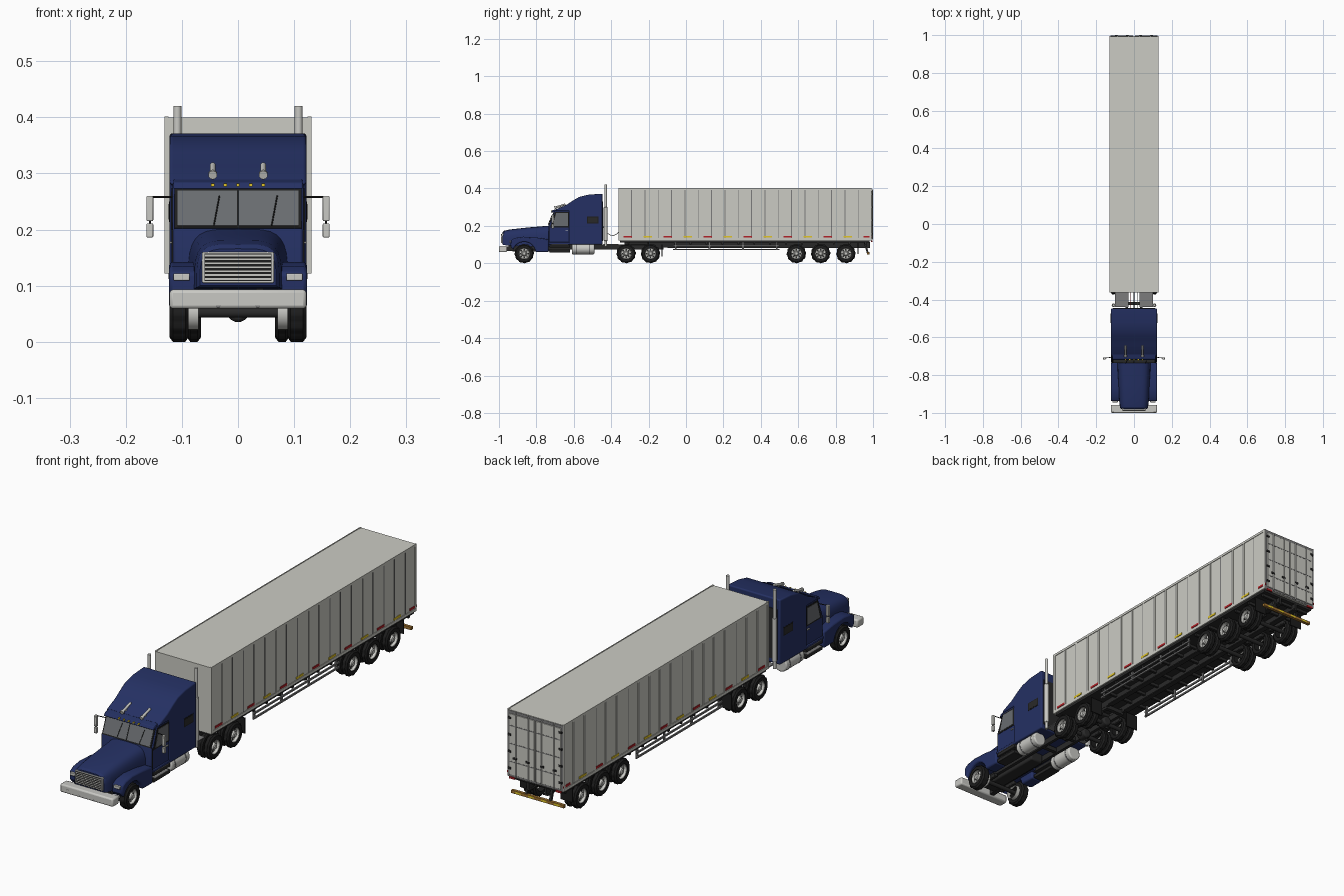
import bpy, bmesh
from math import sin, cos, pi, radians
from mathutils import Vector

cube = bpy.data.objects.get("Cube")
if cube:
    bpy.data.objects.remove(cube)


def material(name, r, g, b):
    m = bpy.data.materials.new(name)
    m.use_nodes = True
    m.diffuse_color = (r, g, b, 1)
    m.node_tree.nodes["Principled BSDF"].inputs["Base Color"].default_value = (r, g, b, 1)
    return m


navy = material("navy paint", .018, .03, .125)
white = material("trailer white", .6, .6, .55)
silver = material("silver metal", .58, .58, .55)
black = material("black rubber", .012, .012, .012)
dark = material("dark chassis", .022, .022, .022)
glass = material("grey glass", .14, .15, .16)
grey = material("mid grey", .2, .2, .2)
red = material("red marker", .45, .015, .02)
yellow = material("yellow marker", .75, .55, .02)
amber = material("amber bar", .35, .17, .03)


def finish(name, mat, bm, bevel=0, mirror=False, segs=2):
    bmesh.ops.remove_doubles(bm, verts=bm.verts, dist=1e-5)
    bmesh.ops.recalc_face_normals(bm, faces=bm.faces)
    me = bpy.data.meshes.new(name)
    bm.to_mesh(me)
    bm.free()
    me.materials.append(mat)
    ob = bpy.data.objects.new(name, me)
    bpy.context.collection.objects.link(ob)
    if bevel:
        mod = ob.modifiers.new("Bevel", 'BEVEL')
        mod.width, mod.segments = bevel, segs
        mod.limit_method, mod.angle_limit = 'ANGLE', radians(40)
    if mirror:
        ob.modifiers.new("Mirror", 'MIRROR')
    return ob


def prism(name, mat, pts, x0, x1, bevel=0, mirror=False, segs=2):
    """Side profile of (y, z) points extruded from x0 to x1."""
    bm = bmesh.new()
    face = bm.faces.new([bm.verts.new((x0, y, z)) for y, z in pts])
    out = bmesh.ops.extrude_face_region(bm, geom=[face])
    bmesh.ops.translate(bm, vec=(x1 - x0, 0, 0),
                        verts=[v for v in out['geom'] if isinstance(v, bmesh.types.BMVert)])
    return finish(name, mat, bm, bevel, mirror, segs)


def box(name, mat, x0, x1, y0, y1, z0, z1, bevel=0, mirror=False):
    return prism(name, mat, [(y0, z0), (y1, z0), (y1, z1), (y0, z1)], x0, x1, bevel, mirror)


def rod(name, mat, a, b, r, mirror=False, n=12, bevel=0):
    a, b = Vector(a), Vector(b)
    bm = bmesh.new()
    bmesh.ops.create_cone(bm, cap_ends=True, segments=n, radius1=r, radius2=r, depth=(b - a).length)
    bm.transform((b - a).to_track_quat('Z', 'Y').to_matrix().to_4x4())
    bmesh.ops.translate(bm, vec=(a + b) / 2, verts=bm.verts)
    return finish(name, mat, bm, bevel, mirror)


def loft(name, mat, rings, closed=True, caps=False):
    bm = bmesh.new()
    vs = [[bm.verts.new(p) for p in ring] for ring in rings]
    n = len(vs[0])
    for a, b in zip(vs, vs[1:]):
        for i in range(n if closed else n - 1):
            bm.faces.new((a[i], a[(i + 1) % n], b[(i + 1) % n], b[i]))
    if caps:
        bm.faces.new(vs[0])
        bm.faces.new(vs[-1])
    return finish(name, mat, bm)


def lathe(name, mat, profile, n=48, lug=0, tread=0):
    """Spin (x, radius) points around the axle; lugs raise the tread."""
    rings = [[(x, (r + (lug if r >= tread and k % 4 < 2 else 0)) * cos(2 * pi * k / n),
               (r + (lug if r >= tread and k % 4 < 2 else 0)) * sin(2 * pi * k / n))
              for k in range(n)] for x, r in profile]
    return loft(name, mat, rings)


# Wheels: one mesh of each kind, shared by all axles
WZ = .052
def tyre(name, x0, x1):
    e = .006
    return lathe(name, black, [(x0, .03), (x0, .044), (x0 + e, .0495), (x1 - e, .0495),
                               (x1, .044), (x1, .03), (x0, .03)], lug=.0025, tread=.049)

front_tyre, outer_tyre, inner_tyre = tyre("front_tyre", .088, .122), tyre("outer_tyre", .097, .122), tyre("inner_tyre", .066, .091)
rim = lathe("rim", silver, [(.07, .031), (.119, .031), (.118, .029), (.107, .027), (.107, .015),
                            (.119, .012), (.122, .008), (.122, 0)], n=24)
holes = bmesh.new()
for k in range(8):
    c = (.107, .021 * cos(k * pi / 4), .021 * sin(k * pi / 4))
    g = bmesh.ops.create_cube(holes, size=.0075)['verts']
    bmesh.ops.scale(holes, vec=(.15, 1, 1), verts=g)
    bmesh.ops.translate(holes, vec=c, verts=g)
rim_holes = finish("rim_holes", dark, holes)

drive, rear = [-.32, -.19], [.59, .72, .855]
for ob, ys in ((front_tyre, [-.865]), (outer_tyre, drive + rear), (inner_tyre, drive + rear),
               (rim, [-.865] + drive + rear), (rim_holes, [-.865] + drive + rear)):
    ob.modifiers.new("Mirror", 'MIRROR')
    for i, y in enumerate(ys):
        o = ob
        if i:
            o = ob.copy()
            bpy.context.collection.objects.link(o)
        o.location = (0, y, WZ)
for y in [-.865] + drive + rear:
    rod("axle", dark, (-.1, y, WZ), (.1, y, WZ), .009)
    box("suspension", dark, .042, .058, y - .045, y + .045, .06, .075, .003, True)
    if y in drive:
        rod("differential", dark, (0, y - .022, WZ + .003), (0, y + .022, WZ + .003), .02, n=20, bevel=.006)

# Tractor chassis
box("chassis_rail", dark, .032, .045, -.95, -.12, .075, .1, 0, True)
for y in (-.9, -.78, -.66, -.54, -.42, -.25, -.13):
    box("chassis_crossmember", dark, -.033, .033, y - .008, y + .008, .078, .096)
box("engine_block", dark, -.03, .03, -.93, -.62, .062, .12, .006)
box("deck_plate", grey, .03, .1, -.44, -.36, .1, .104, 0, True)
box("fifth_wheel", dark, -.06, .06, -.31, -.2, .098, .112, .004)
box("drive_mudflap", black, .066, .122, -.13, -.126, .035, .1, 0, True)
rod("fuel_tank", silver, (.092, -.61, .078), (.092, -.49, .078), .03, True, 28, .005)
for y in (-.585, -.515):
    rod("tank_strap", grey, (.092, y - .003, .078), (.092, y + .003, .078), .031, True, 28)

# Hood with rounded sections
def hood_ring(y, w, z0, z1):
    pts = []
    for k in range(17):
        a = pi * k / 16
        c, s = cos(a), sin(a)
        pts.append((w * abs(c) ** .45 * (1 if c > 0 else -1), y, z0 + (z1 - z0) * s ** .5))
    return pts

loft("hood", navy, [hood_ring(*s) for s in ((-.98, .068, .1, .166), (-.972, .074, .097, .174),
     (-.94, .078, .094, .181), (-.85, .083, .09, .191), (-.72, .09, .09, .202))], caps=True)
# Grille
box("grille_frame", silver, -.064, .064, -.985, -.975, .105, .16, .002)
box("grille_recess", black, -.06, .06, -.987, -.98, .108, .157)
for i in range(7):
    z = .1105 + i * .007
    box("grille_slat", silver, -.06, .06, -.989, -.984, z, z + .003)
# Front fenders with wheel arches
arch = [(-.865 + .062 * cos(a), WZ + .062 * sin(a)) for a in [radians(8 + 14 * i) for i in range(12)]]
prism("fender", navy, [(-.735, .06), (-.795, .06)] + arch + [(-.938, .09), (-.938, .122), (-.915, .135),
      (-.87, .142), (-.8, .138), (-.735, .128)], .07, .123, .006, True)
box("headlight", silver, .086, .115, -.945, -.93, .109, .122, .002, True)
box("bumper", silver, -.122, .122, -1, -.957, .059, .093, .006)
box("bumper_bracket", dark, .03, .05, -.96, -.9, .065, .09, 0, True)
rod("fog_lamp", grey, (.035, -1, .066), (.035, -.99, .066), .005, True)
box("bumper_lamp", grey, .08, .091, -1, -.995, .073, .079, 0, True)

# Cab and sleeper
prism("cab", navy, [(-.735, .1), (-.735, .2), (-.7, .286), (-.61, .286), (-.61, .1)], -.117, .117, .006)
prism("sleeper", navy, [(-.625, .1), (-.625, .28), (-.7, .28), (-.69, .29), (-.64, .312), (-.6, .338), (-.57, .355),
      (-.52, .367), (-.447, .372), (-.447, .1)], -.122, .122, .01, segs=3)
box("sleeper_back", dark, -.11, .11, -.45, -.444, .12, .33)
prism("sun_visor", navy, [(-.706, .273), (-.722, .272), (-.714, .284), (-.69, .29)], -.115, .115, .002)
for i in range(-2, 3):
    box("roof_marker", yellow, i * .0225 - .003, i * .0225 + .003, -.723, -.712, .277, .282)

# Windscreen plates lie on the sloped cab front
base, slope = Vector((-.735, .2)), Vector((.035, .086))
out = Vector((-.926, .377))
def screen(name, mat, x0, x1, t0, t1, lift, mirror=False):
    a, b, d = base + slope * t0, base + slope * t1, out * lift
    prism(name, mat, [a - d, b - d, b + d, a + d], x0, x1, 0, mirror)

screen("windscreen_frame", black, -.113, .113, .02, .85, .002)
screen("windscreen", glass, .002, .108, .07, .8, .0035, True)
for x in (-.043, .06):
    a, b = base + slope * .06 + out * .005, base + slope * .68 + out * .005
    rod("wiper", black, (x, a.x, a.y), (x + .01, b.x, b.y), .0012, n=6)

# Doors, windows, handles and steps
prism("window_frame", black, [(-.727, .192), (-.7, .274), (-.622, .274), (-.622, .192)], .116, .1185, 0, True)
prism("side_window", glass, [(-.714, .198), (-.694, .268), (-.63, .268), (-.63, .198)], .116, .1195, 0, True)
for y in (-.732, -.624):
    box("door_seam", black, .116, .1183, y, y + .003, .11, .2, 0, True)
box("door_handle", silver, .117, .121, -.645, -.63, .175, .179, 0, True)
box("sleeper_window", black, .12, .1228, -.53, -.468, .214, .25, 0, True)
box("sleeper_glass", dark, .12, .1235, -.525, -.473, .218, .246, 0, True)
for z in (.058, .085):
    box("cab_step", dark, .075, .121, -.73, -.62, z, z + .015, .002, True)
    box("step_tread", grey, .085, .122, -.72, -.63, z + .015, z + .017, 0, True)
box("side_skirt", navy, .1, .121, -.735, -.615, .1, .113, .003, True)

# Mirrors, horns and exhaust stacks
rod("mirror_arm", black, (.115, -.705, .258), (.16, -.711, .258), .0018, True, 8)
rod("mirror_stay", black, (.157, -.711, .188), (.157, -.711, .258), .0018, True, 8)
box("mirror", silver, .151, .163, -.718, -.706, .215, .26, .002, True)
box("lower_mirror", silver, .151, .163, -.718, -.706, .186, .211, .002, True)
rod("horn", silver, (.045, -.7, .298), (.045, -.645, .315), .005, True)
rod("horn_bell", silver, (.045, -.703, .297), (.045, -.695, .2995), .008, True)
rod("horn_foot", silver, (.045, -.675, .28), (.045, -.675, .305), .004, True)
rod("exhaust_stack", silver, (.108, -.43, .09), (.108, -.43, .42), .007, True, 16)
rod("exhaust_muffler", silver, (.108, -.43, .12), (.108, -.43, .3), .01, True, 16, .002)

# Air hoses between cab and trailer
for x, mat in ((-.02, red), (0, black), (.02, silver)):
    cu = bpy.data.curves.new("air_hose", 'CURVE')
    cu.dimensions, cu.bevel_depth, cu.bevel_resolution = '3D', .002, 1
    sp = cu.splines.new('POLY')
    sp.points.add(8)
    for i, p in enumerate(sp.points):
        t = i / 8
        p.co = (x, -.447 + .09 * t, .2 - .03 * t - .14 * t * (1 - t), 1)
    cu.materials.append(mat)
    bpy.context.collection.objects.link(bpy.data.objects.new("air_hose", cu))

# Trailer body
Y0, Y1 = -.362, .992
box("trailer_box", white, -.128, .128, Y0, Y1, .122, .4)
box("trailer_floor", dark, -.124, .124, Y0 + .01, Y1 - .01, .112, .123)
for z0, z1 in ((.122, .134), (.392, .402)):
    box("side_rail", white, .127, .1305, Y0, Y1, z0, z1, 0, True)
for y in (Y0, Y1 - .012):
    box("corner_post", white, .124, .1308, y, y + .012, .122, .402, 0, True)
panels = 19
step = (Y1 - Y0) / panels
for i in range(1, panels):
    y = Y0 + i * step
    box("panel_seam", grey, .127, .1292, y - .002, y + .002, .134, .392, 0, True)
    box("panel_post", white, .127, .1298, y + .002, y + .009, .134, .392, 0, True)
for i in range(13):
    y = -.335 + i * .107
    box("side_marker", yellow if i % 2 else red, .127, .1305, y, y + .045, .137, .146, 0, True)

# Rear doors with lock rods and hinges
box("rear_frame", grey, -.127, .127, .99, .993, .124, .398)
box("rear_door", white, .003, .119, .99, .996, .132, .386, .001, True)
for z in (.185, .26, .335):
    box("door_band", grey, .006, .116, .994, .9968, z, z + .004, 0, True)
for x in (.03, .088):
    rod("lock_rod", silver, (x, .997, .126), (x, .997, .394), .0028, True, 8)
    box("lock_handle", dark, x - .004, x + .012, .995, 1, .2, .208, 0, True)
for z in (.155, .225, .295, .365):
    box("door_hinge", dark, .11, .124, .993, .999, z, z + .008, 0, True)
box("tail_lamp", red, .095, .12, .99, .996, .115, .123, 0, True)

# Trailer underframe
box("trailer_beam", dark, .036, .046, -.33, .985, .085, .113, 0, True)
box("beam_flange", dark, .03, .052, -.1, .985, .082, .087, 0, True)
for i in range(13):
    y = -.06 + i * .085
    box("underframe_crossmember", dark, -.118, .118, y - .005, y + .005, .1, .113)
for z in (.07, .09):
    box("guard_rail", grey, .116, .122, -.07, .5, z, z + .007, 0, True)
for y in (-.06, .12, .3, .48):
    box("guard_post", grey, .11, .116, y, y + .01, .07, .113, 0, True)
prism("underrun_bracket", dark, [(.95, .113), (.962, .113), (.978, .05), (.968, .05)], .05, .06, 0, True)
box("underrun_bar", amber, -.122, .122, .967, .98, .047, .06, .001)
for x in (.03, .09):
    box("underrun_stripe", yellow, x - .012, x + .012, .979, .9805, .049, .058, 0, True)
box("rear_mudflap", black, .066, .122, .918, .922, .05, .113, 0, True)

# Smooth shading on curved surfaces, sharp edges kept
bpy.ops.object.select_all(action='DESELECT')
for ob in bpy.context.collection.objects:
    if ob.type == 'MESH':
        ob.select_set(True)
        bpy.context.view_layer.objects.active = ob
bpy.ops.object.shade_smooth_by_angle(angle=radians(32))
